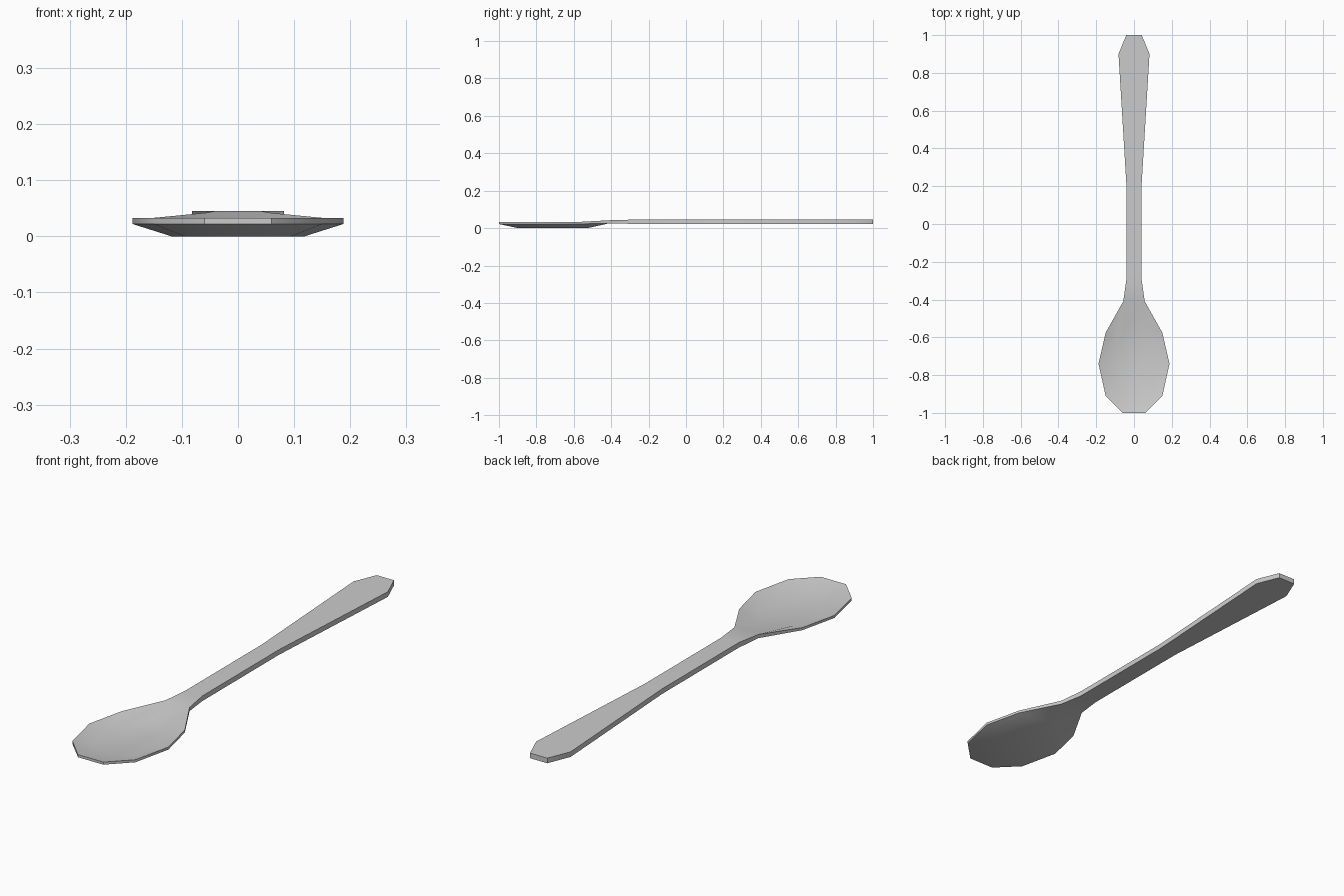
import bpy
import bmesh
import math

cube = bpy.data.objects.get("Cube")
if cube:
    bpy.data.objects.remove(cube)

metal = bpy.data.materials.new("light_grey_metal")
metal.use_nodes = True
GREY = (0.6, 0.6, 0.6, 1.0)
metal.diffuse_color = GREY
metal.node_tree.nodes["Principled BSDF"].inputs["Base Color"].default_value = GREY

# Stations along the spoon: y, half width, underside z, top z
BOWL = [(-1.0, 0.06, 0.022, 0.033), (-0.91, 0.15, 0.022, 0.033),
        (-0.74, 0.188, 0.022, 0.033), (-0.575, 0.15, 0.022, 0.033),
        (-0.41, 0.057, 0.026, 0.042)]
HANDLE = [(-0.3, 0.041, 0.023, 0.045), (0.22, 0.041, 0.023, 0.045),
          (0.9, 0.082, 0.023, 0.045), (1.0, 0.041, 0.023, 0.045)]
CENTRE_Y, INSET = -0.725, 0.63

bm = bmesh.new()


def section(y, w, low, high):
    """Four corners: right low, left low, left high, right high."""
    return [bm.verts.new(p) for p in
            ((-w, y, low), (w, y, low), (w, y, high), (-w, y, high))]


def dish(ring, z):
    """Slope a rim ring in to a flat, smaller copy of itself."""
    floor = [bm.verts.new((v.co.x * INSET,
                           CENTRE_Y + (v.co.y - CENTRE_Y) * INSET, z))
             for v in ring]
    for i in range(len(ring)):
        j = (i + 1) % len(ring)
        bm.faces.new((ring[i], ring[j], floor[j], floor[i]))
    bm.faces.new(floor)


bowl = [section(*s) for s in BOWL]
handle = [section(*s) for s in HANDLE]
stations = bowl + handle

# Side walls along the whole outline, and the two end caps
for a, b in zip(stations, stations[1:]):
    for lo, hi in ((0, 3), (1, 2)):
        bm.faces.new((a[lo], b[lo], b[hi], a[hi]))
bm.faces.new(stations[0])
bm.faces.new(stations[-1])

# Handle top and underside
shaft = [bowl[-1]] + handle
for a, b in zip(shaft, shaft[1:]):
    for i, j in ((0, 1), (2, 3)):
        bm.faces.new((a[i], a[j], b[j], b[i]))

# Hollow bowl and its rounded underside
dish([s[2] for s in bowl] + [s[3] for s in reversed(bowl)], 0.011)
dish([s[1] for s in bowl] + [s[0] for s in reversed(bowl)], 0.0)

bmesh.ops.recalc_face_normals(bm, faces=bm.faces[:])
mesh = bpy.data.meshes.new("spoon")
bm.to_mesh(mesh)
bm.free()
mesh.materials.append(metal)

spoon = bpy.data.objects.new("spoon", mesh)
bpy.context.collection.objects.link(spoon)
bpy.context.view_layer.objects.active = spoon
spoon.select_set(True)
bpy.ops.object.shade_smooth_by_angle(angle=math.radians(35))
